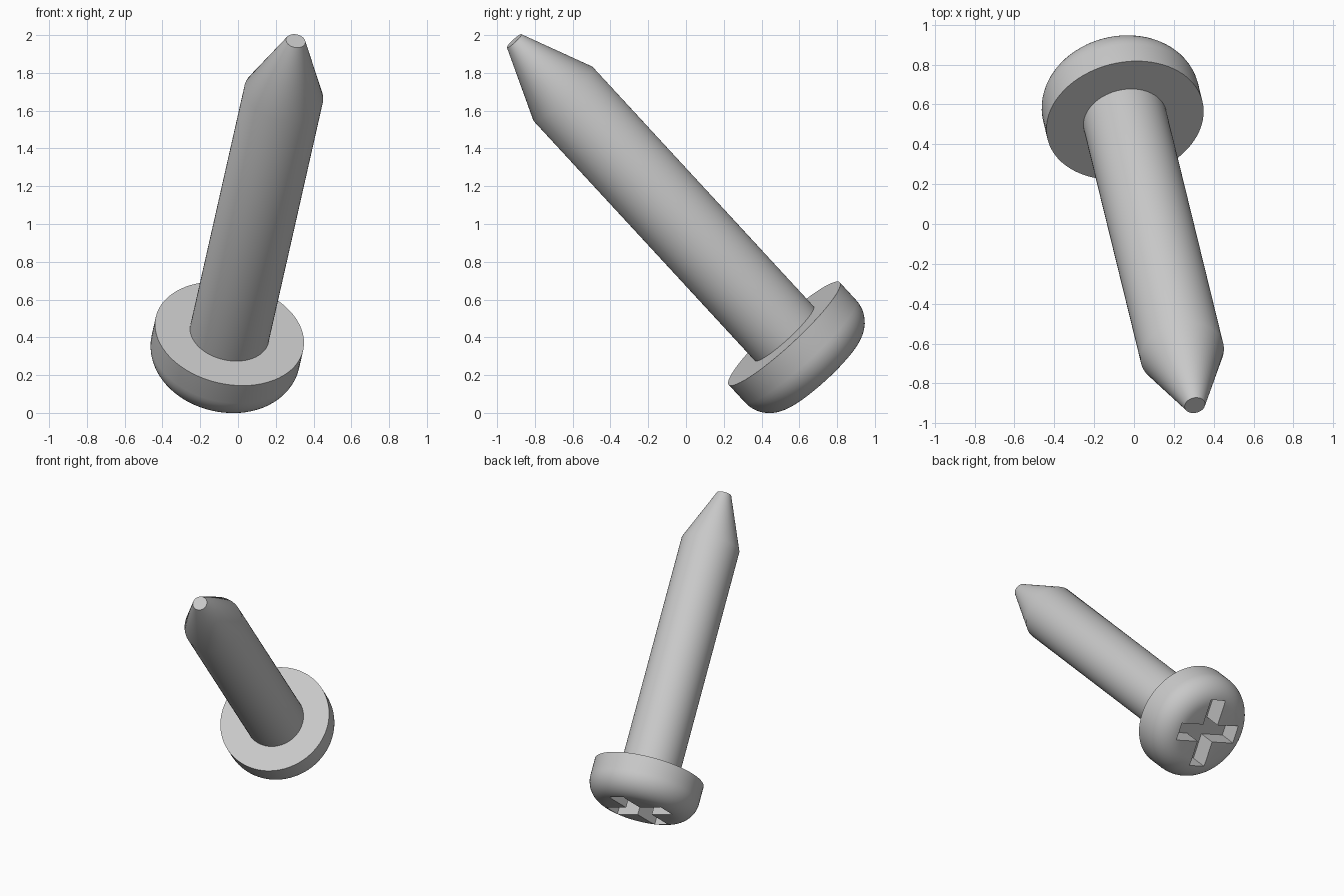
import bpy, bmesh, math
from mathutils import Matrix, Vector

cube = bpy.data.objects.get("Cube")
if cube:
    bpy.data.objects.remove(cube, do_unlink=True)

# Single grey metal
metal = bpy.data.materials.new("grey_metal")
metal.use_nodes = True
GREY = (0.58, 0.58, 0.58, 1.0)
metal.diffuse_color = GREY
metal.node_tree.nodes["Principled BSDF"].inputs["Base Color"].default_value = GREY

# Screw frame: local z runs from the head's underside to the tip, local x along a slot arm
axis = Vector((0.164, -0.669, 0.725)).normalized()
arm = Vector((0.234, 0.741, 0.630))
arm = (arm - axis * arm.dot(axis)).normalized()
side = axis.cross(arm)
frame = Matrix((arm, side, axis)).transposed().to_4x4()
frame.translation = (-0.045, 0.52, 0.42)


def finish(name, bm):
    bmesh.ops.recalc_face_normals(bm, faces=bm.faces)
    mesh = bpy.data.meshes.new(name)
    bm.to_mesh(mesh)
    bm.free()
    mesh.materials.append(metal)
    obj = bpy.data.objects.new(name, mesh)
    bpy.context.collection.objects.link(obj)
    obj.matrix_world = frame
    return obj


def lathe(name, profile, steps=72):
    """Spin (radius, height) points about local z."""
    bm = bmesh.new()
    verts = [bm.verts.new((r, 0, z)) for r, z in profile]
    edges = [bm.edges.new(pair) for pair in zip(verts, verts[1:])]
    bmesh.ops.spin(bm, geom=verts + edges, axis=(0, 0, 1), cent=(0, 0, 0),
                   angle=math.tau, steps=steps, use_duplicate=False)
    bmesh.ops.remove_doubles(bm, verts=bm.verts, dist=0.0005)
    return finish(name, bm)


def smooth(obj):
    bpy.ops.object.select_all(action='DESELECT')
    obj.select_set(True)
    bpy.context.view_layer.objects.active = obj
    bpy.ops.object.shade_smooth_by_angle(angle=math.radians(30))


# Shaft with a blunt conical point
shaft = lathe("shaft", [(0, -0.04), (0.212, -0.04), (0.212, 1.75), (0.052, 2.137), (0, 2.137)])

# Pan head: straight rim, rounded shoulder, flat face
RADIUS, RIM, ROUND = 0.40, 0.13, 0.165
shoulder = [(RADIUS - ROUND + ROUND * math.cos(a), -RIM - ROUND * math.sin(a))
            for a in (math.radians(90 * i / 12) for i in range(13))]
head = lathe("head", [(0, 0), (RADIUS, 0)] + shoulder + [(0, -RIM - ROUND)])

# Cross recess cut into the head
L, W, DEPTH = 0.262, 0.067, 0.14
bm = bmesh.new()
quarter = [Vector((L, -W, 0)), Vector((L, W, 0)), Vector((W, W, 0))]
outline = [Matrix.Rotation(math.pi / 2 * i, 3, 'Z') @ p for i in range(4) for p in quarter]
floor_z = -RIM - ROUND + DEPTH
base = bm.faces.new([bm.verts.new((p.x, p.y, floor_z)) for p in outline])
top = bmesh.ops.extrude_face_region(bm, geom=[base])
bmesh.ops.translate(bm, vec=(0, 0, -DEPTH - 0.1),
                    verts=[v for v in top["geom"] if isinstance(v, bmesh.types.BMVert)])
cutter = finish("recess_cutter", bm)
cutter.hide_render = True

cut = head.modifiers.new("cross_recess", 'BOOLEAN')
cut.operation = 'DIFFERENCE'
cut.solver = 'EXACT'
cut.object = cutter
bpy.context.view_layer.objects.active = head
bpy.context.view_layer.update()
bpy.ops.object.modifier_apply(modifier=cut.name)
bpy.data.objects.remove(cutter, do_unlink=True)

for part in (shaft, head):
    smooth(part)
